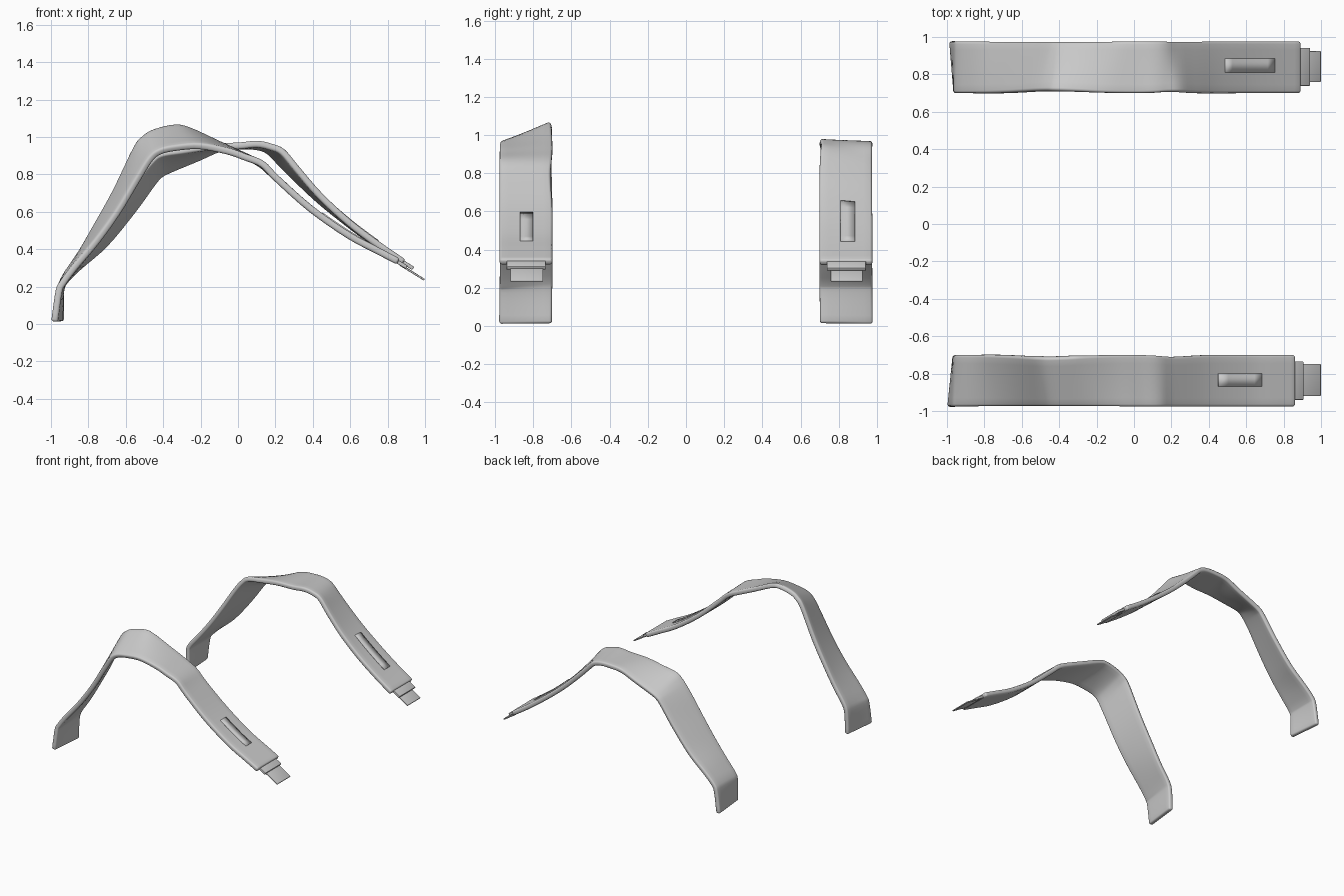
import bpy
import math
from mathutils import Vector

if "Cube" in bpy.data.objects:
    bpy.data.objects.remove(bpy.data.objects["Cube"], do_unlink=True)

# Single plain grey
grey = bpy.data.materials.new("light_grey")
grey.use_nodes = True
colour = (0.6, 0.6, 0.6, 1)
grey.diffuse_color = colour
grey.node_tree.nodes["Principled BSDF"].inputs["Base Color"].default_value = colour


def smooth_path(points, steps=4):
    """Catmull-Rom curve through the points."""
    pts = [Vector(p) for p in points]
    pts = [pts[0] * 2 - pts[1]] + pts + [pts[-1] * 2 - pts[-2]]
    path = []
    for a, b, c, d in zip(pts, pts[1:], pts[2:], pts[3:]):
        for s in range(steps):
            t = s / steps
            path.append(0.5 * (2 * b + (c - a) * t + (2 * a - 5 * b + 4 * c - d) * t * t
                               + (3 * b - a - 3 * c + d) * t ** 3))
    path.append(pts[-2])
    return path


def band(name, low_edge, high_edge, thickness, bevel, across=6):
    """Ruled sheet between two edges (low y, high y), thickened and rounded."""
    verts = [a.lerp(b, j / across) for a, b in zip(low_edge, high_edge) for j in range(across + 1)]
    row = across + 1
    faces = []
    for i in range(len(low_edge) - 1):
        for j in range(across):
            k = i * row + j
            faces.append((k, k + row, k + row + 1, k + 1))
    mesh = bpy.data.meshes.new(name)
    mesh.from_pydata(verts, [], faces)
    mesh.materials.append(grey)
    obj = bpy.data.objects.new(name, mesh)
    bpy.context.collection.objects.link(obj)
    solid = obj.modifiers.new("thickness", 'SOLIDIFY')
    solid.thickness = thickness
    solid.offset = -1
    if bevel:
        rounding = obj.modifiers.new("rounding", 'BEVEL')
        rounding.width = bevel
        rounding.segments = 3
        rounding.limit_method = 'ANGLE'
        rounding.angle_limit = math.radians(50)
    bpy.ops.object.select_all(action='DESELECT')
    obj.select_set(True)
    bpy.context.view_layer.objects.active = obj
    bpy.ops.object.shade_smooth_by_angle(angle=math.radians(40))
    return obj


def plate(name, start, end, y_low, y_high, thickness):
    """Straight flat tab between two (x, z) points."""
    edges = [[Vector((x, y, z)) for x, z in (start, end)] for y in (y_low, y_high)]
    band(name, edges[0], edges[1], thickness, 0.004, 1)


def strap(name, side, stations, slot):
    """Strap whose stations give (outer x, outer z, inner x, inner z)."""
    outer, inner = [], []
    for ox, oz, ix, iz in stations:
        # the inner edge narrows slightly around the shoulder bends
        waist = 0.018 * math.exp(-((ix + 0.45) / 0.22) ** 2) + 0.01 * math.exp(-((ix - 0.22) / 0.1) ** 2)
        outer.append((ox, side * 0.976, oz))
        inner.append((ix, side * (0.7 + waist), iz))
    outer, inner = smooth_path(outer), smooth_path(inner)
    low, high = (outer, inner) if side < 0 else (inner, outer)
    band(name + "_strap", low, high, 0.036, 0.013)

    # Shallow raised strip following the strap's slope
    x_start, x_end, y_low, y_high = slot
    strip = [[], []]
    for a, b in zip(low, high):
        for edge, y in zip(strip, (y_low, y_high)):
            p = a.lerp(b, (y - a.y) / (b.y - a.y))
            if x_start <= (a.x + b.x) / 2 <= x_end:
                edge.append(p + Vector((0.003, 0, 0.004)))
    band(name + "_strip", strip[0], strip[1], 0.008, 0, 1)


front_stations = [
    (-1, .015, -.97, .015), (-.975, .18, -.965, .18), (-.95, .23, -.94, .26),
    (-.89, .31, -.86, .38), (-.77, .45, -.78, .52), (-.66, .6, -.67, .72),
    (-.55, .78, -.56, .95), (-.48, .89, -.51, 1.01), (-.42, .935, -.45, 1.045),
    (-.33, .955, -.34, 1.07), (-.2, .965, -.26, 1.055), (-.05, .94, -.1, .98),
    (.04, .91, .02, .925), (.14, .87, .13, .87), (.22, .79, .22, .79),
    (.4, .63, .4, .63), (.6, .49, .6, .49), (.75, .41, .75, .41), (.865, .35, .865, .35)]
back_stations = [
    (-.99, .015, -.965, .015), (-.965, .18, -.965, .18), (-.94, .24, -.945, .24),
    (-.86, .32, -.88, .32), (-.72, .44, -.77, .46), (-.57, .62, -.66, .62),
    (-.46, .77, -.55, .79), (-.42, .81, -.48, .88), (-.36, .84, -.42, .925),
    (-.22, .9, -.3, .945), (-.1, .955, -.15, .965), (0, .968, 0, .97),
    (.1, .965, .1, .98), (.17, .94, .18, .965), (.23, .88, .25, .935),
    (.32, .79, .33, .84), (.45, .67, .45, .7), (.6, .55, .6, .56),
    (.75, .44, .75, .445), (.895, .345, .895, .345)]

strap("front", -1, front_stations, (.42, .71, -.87, -.8))
strap("back", 1, back_stations, (.48, .75, .81, .885))

# Stepped tabs at the strap ends
plate("front_collar", (.83, .358), (.907, .312), -.94, -.735, .02)
plate("front_tongue", (.87, .32), (1, .24), -.92, -.748, .01)
plate("back_collar", (.86, .358), (.942, .305), .738, .942, .02)
plate("back_tongue", (.9, .303), (1, .24), .758, .925, .01)
